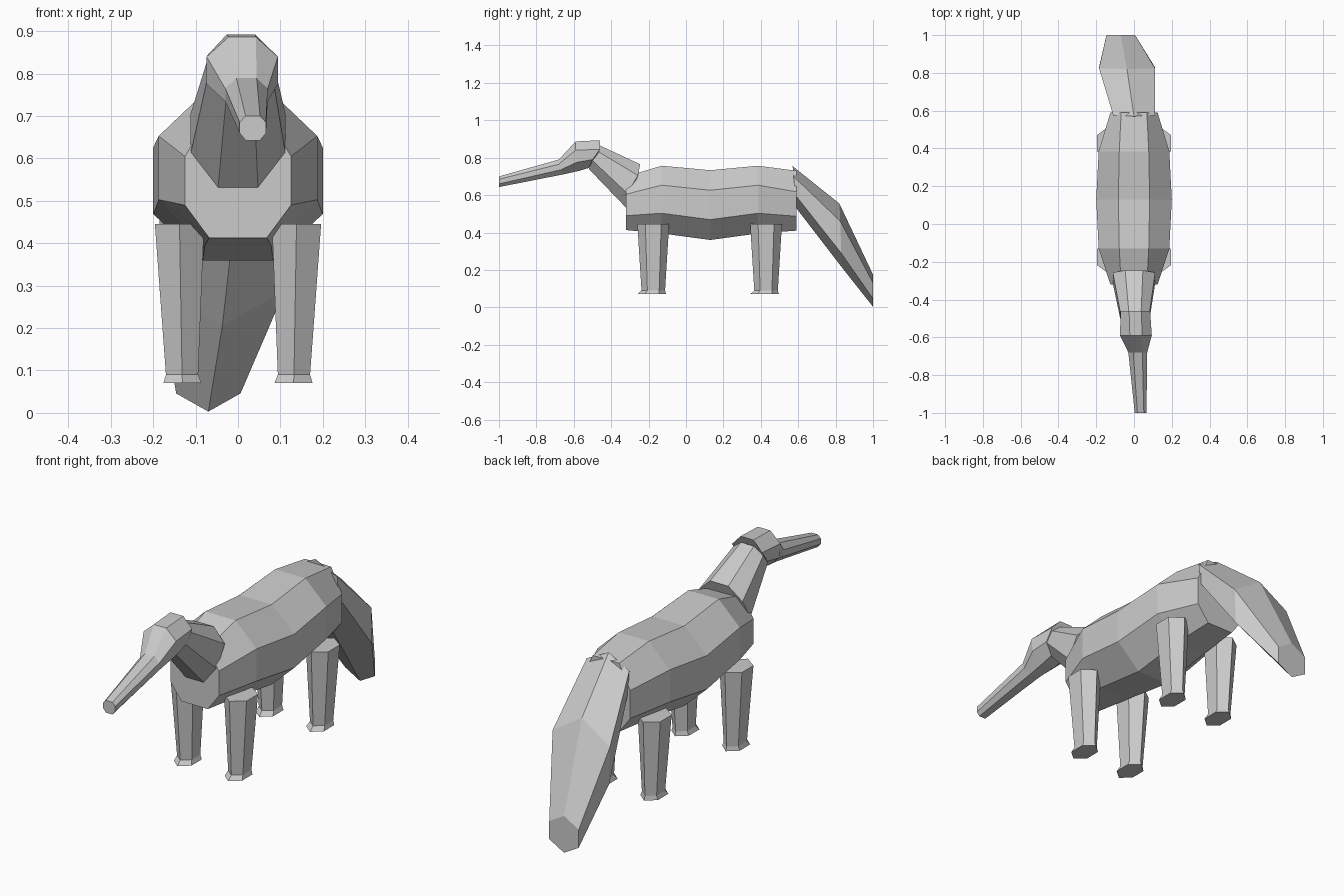
import bpy
import bmesh
from math import cos, sin, radians

cube = bpy.data.objects.get("Cube")
if cube:
    bpy.data.objects.remove(cube, do_unlink=True)

# Single flat colour
grey = bpy.data.materials.new("plain grey")
grey.use_nodes = True
colour = (0.6, 0.6, 0.6, 1)
grey.diffuse_color = colour
grey.node_tree.nodes["Principled BSDF"].inputs["Base Color"].default_value = colour


def loft(name, rings):
    """Skin a list of equal-length point rings and cap both ends."""
    bm = bmesh.new()
    loops = [[bm.verts.new(p) for p in ring] for ring in rings]
    for a, b in zip(loops, loops[1:]):
        n = len(a)
        for i in range(n):
            j = (i + 1) % n
            bm.faces.new((a[i], a[j], b[j], b[i]))
    bm.faces.new(loops[0])
    bm.faces.new(loops[-1])
    bmesh.ops.recalc_face_normals(bm, faces=bm.faces)
    mesh = bpy.data.meshes.new(name)
    bm.to_mesh(mesh)
    bm.free()
    mesh.materials.append(grey)
    obj = bpy.data.objects.new(name, mesh)
    bpy.context.collection.objects.link(obj)
    return obj


def octagon(cx, inner, outer, ys, zs):
    """Eight-sided section: four levels from top to bottom, mirrored about cx."""
    half = [(w, y, z) for w, y, z in zip((inner, outer, outer, inner), ys, zs)]
    return ([(cx + w, y, z) for w, y, z in half]
            + [(cx - w, y, z) for w, y, z in reversed(half)])


def hexagon(cx, width, ys, zs):
    """Six-sided section with a point at the top and the bottom."""
    return [(cx, ys[0], zs[0]), (cx + width, ys[1], zs[1]), (cx + width, ys[2], zs[2]),
            (cx, ys[3], zs[3]), (cx - width, ys[2], zs[2]), (cx - width, ys[1], zs[1])]


# Body: y, inner and outer half widths, section heights
loft("body", [octagon(0, inner, outer, [y] * 4, zs) for y, inner, outer, zs in (
    (-0.32, 0.068, 0.125, (0.70, 0.605, 0.49, 0.413)),
    (-0.13, 0.078, 0.187, (0.757, 0.653, 0.503, 0.395)),
    (0.13, 0.083, 0.2, (0.733, 0.626, 0.469, 0.36)),
    (0.385, 0.078, 0.187, (0.757, 0.653, 0.503, 0.395)),
    (0.59, 0.068, 0.125, (0.73, 0.618, 0.487, 0.41)),
)])

# Neck: rises forward to the head
loft("neck", [
    octagon(0, 0.047, 0.112, (-0.245, -0.257, -0.315, -0.32), (0.765, 0.705, 0.61, 0.532)),
    octagon(0.005, 0.033, 0.078, (-0.46, -0.465, -0.50, -0.52), (0.865, 0.83, 0.785, 0.74)),
])

# Head and long snout, turned a little to the left
loft("head", [
    octagon(0.007, 0.033, 0.078, (-0.46, -0.46, -0.50, -0.52), (0.893, 0.845, 0.79, 0.745)),
    octagon(0.01, 0.032, 0.084, (-0.59, -0.59, -0.585, -0.57), (0.887, 0.84, 0.775, 0.73)),
    octagon(0.02, 0.024, 0.05, (-0.68, -0.68, -0.67, -0.66), (0.79, 0.765, 0.735, 0.71)),
    octagon(0.035, 0.017, 0.031, [-1] * 4, (0.70, 0.685, 0.66, 0.643)),
])

# Bushy tail, drooping and swung to the right
loft("tail", [
    hexagon(0, 0.11, (0.57, 0.575, 0.585, 0.59), (0.755, 0.70, 0.60, 0.53)),
    hexagon(-0.037, 0.148, (0.82, 0.825, 0.83, 0.84), (0.555, 0.46, 0.29, 0.205)),
    hexagon(-0.07, 0.076, [1] * 4, (0.175, 0.13, 0.046, 0.003)),
])


# Legs: tapering hexagonal columns with a flared foot
def leg(name, side, y):
    rings = []
    for cx, rx, ry, dy, z in ((0.138, 0.058, 0.085, 0, 0.445),
                              (0.132, 0.038, 0.063, 0, 0.09),
                              (0.131, 0.045, 0.077, -0.008, 0.07)):
        rings.append([(side * cx + rx * cos(radians(a)) / cos(radians(30)),
                       y + dy + ry * sin(radians(a)), z) for a in range(30, 390, 60)])
    loft(name, rings)


for side, label in ((1, "left"), (-1, "right")):
    leg("front_leg_" + label, side, -0.175)
    leg("hind_leg_" + label, side, 0.428)
